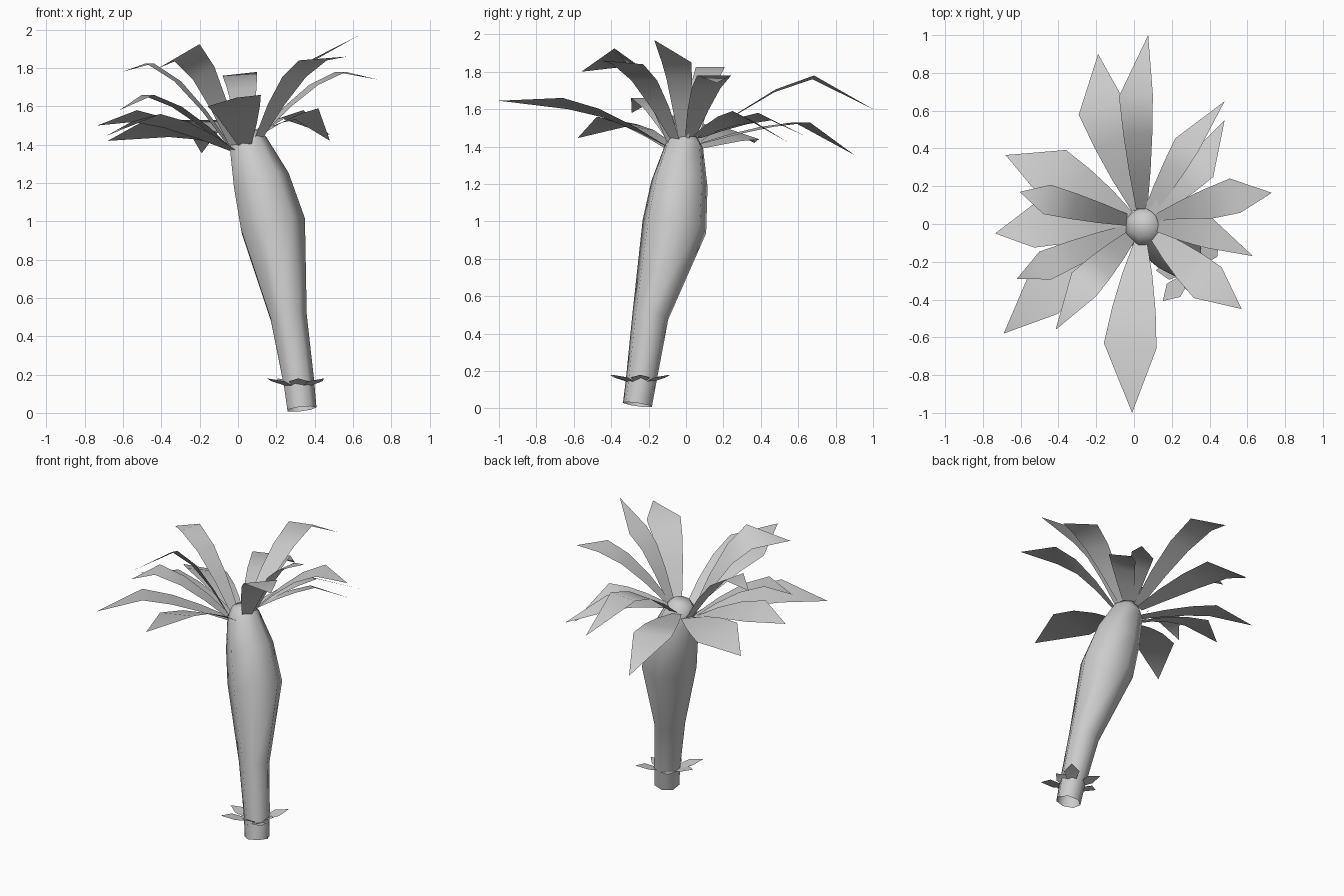
import bpy, bmesh, math
from mathutils import Vector

if "Cube" in bpy.data.objects:
    bpy.data.objects.remove(bpy.data.objects["Cube"])


def make_object(name, bm, smooth=True):
    mesh = bpy.data.meshes.new(name)
    bm.normal_update()
    bm.to_mesh(mesh)
    bm.free()
    for p in mesh.polygons:
        p.use_smooth = smooth
    ob = bpy.data.objects.new(name, mesh)
    bpy.context.collection.objects.link(ob)
    return ob


# Leaning, bulging trunk: rings (x, y, z, radius) set square to the path
def trunk(sides=7):
    rings = [(0.33, -0.26, 0.02, 0.08), (0.315, -0.24, 0.15, 0.084),
             (0.26, -0.19, 0.50, 0.10), (0.175, -0.062, 0.98, 0.178),
             (0.115, -0.035, 1.21, 0.155), (0.048, -0.01, 1.41, 0.104),
             (0.035, -0.01, 1.47, 0.06)]
    bm = bmesh.new()
    loops = []
    for i, (x, y, z, r) in enumerate(rings):
        a = Vector(rings[max(i - 1, 0)][:3])
        b = Vector(rings[min(i + 1, len(rings) - 1)][:3])
        t = (b - a).normalized()
        u = Vector((0, 1, 0)).cross(t).normalized()
        v = t.cross(u)
        loops.append([bm.verts.new(Vector((x, y, z)) + r * (
            u * math.cos(math.tau * k / sides) + v * math.sin(math.tau * k / sides)))
            for k in range(sides)])
    for lo, hi in zip(loops, loops[1:]):
        for k in range(sides):
            n = (k + 1) % sides
            bm.faces.new((lo[k], lo[n], hi[n], hi[k]))
    bm.faces.new(loops[-1])
    return make_object("trunk", bm)


# Pointed leaf blade arching from root through shoulder to tip
def leaf(name, root, shoulder, tip, half_width, roll, root_width, arch):
    root, shoulder, tip = Vector(root), Vector(shoulder), Vector(tip)
    out = shoulder - root
    side = Vector((-out.y, out.x, 0)).normalized()
    bm = bmesh.new()
    rows = []
    for t, rise, w in arch:
        c = root + out * t
        c.z = root.z + out.z * rise
        s = side * (root_width + (half_width - root_width) * w)
        s.z = roll * w
        rows.append((bm.verts.new(c + s), bm.verts.new(c - s)))
    for (a, b), (c, d) in zip(rows, rows[1:]):
        bm.faces.new((b, d, c, a))
    bm.faces.new((rows[-1][1], bm.verts.new(tip), rows[-1][0]))
    return make_object(name, bm)


trunk()

# Crown leaves: tip, shoulder centre, half width, roll of the left edge
crown = [
    ((-.01, -1.0, 1.645), (-.02, -.645, 1.63), .14, .03),
    ((.075, 1.0, 1.60), (.01, .68, 1.77), .09, -.01),
    ((-.19, .90, 1.355), (-.175, .62, 1.53), .125, 0),
    ((-.68, .365, 1.42), (-.43, .27, 1.48), .14, .04),
    ((-.735, -.05, 1.50), (-.53, -.01, 1.55), .115, .03),
    ((-.62, -.29, 1.58), (-.47, -.22, 1.66), .08, 0),
    ((-.605, .17, 1.78), (-.46, .13, 1.825), .08, 0),
    ((.73, .165, 1.74), (.535, .15, 1.78), .095, 0),
    ((-.69, -.58, 1.445), (-.48, -.37, 1.54), .13, .02),
    ((-.415, -.56, 1.80), (-.265, -.32, 1.88), .09, .045),
    ((.63, -.17, 1.97), (.405, -.05, 1.85), .08, 0),
    ((.57, -.45, 1.86), (.39, -.31, 1.84), .11, 0),
    ((.48, .65, 1.45), (.28, .42, 1.56), .07, -.02),
    ((.48, .55, 1.42), (.36, .31, 1.56), .085, -.03),
]
crown_arch = [(0, 0, 0), (.33, .44, .45), (.66, .79, .78), (1, 1, 1)]
for i, (tip, sh, w, roll) in enumerate(crown):
    d = Vector((sh[0] - .045, sh[1], 0)).normalized()
    root = (.045 + .08 * d.x, .08 * d.y, 1.41 + .04 * d.x + .02 * d.y)
    leaf(f"crown_leaf_{i + 1}", root, sh, tip, w, roll, .03, crown_arch)

# Small leaves around the foot of the trunk
for i, (deg, reach) in enumerate([(0, .13), (50, .21), (125, .19), (180, .20),
                                  (225, .23), (270, .14), (312, .20)]):
    d = Vector((math.cos(math.radians(deg)), math.sin(math.radians(deg)), 0))
    c = Vector((.315, -.245, .14))
    leaf(f"foot_leaf_{i + 1}", c + d * .06, c + d * reach * .65 + Vector((0, 0, .025)),
         c + d * reach + Vector((0, 0, .04)), .05, 0, .025, [(0, 0, 0), (1, 1, 1)])
